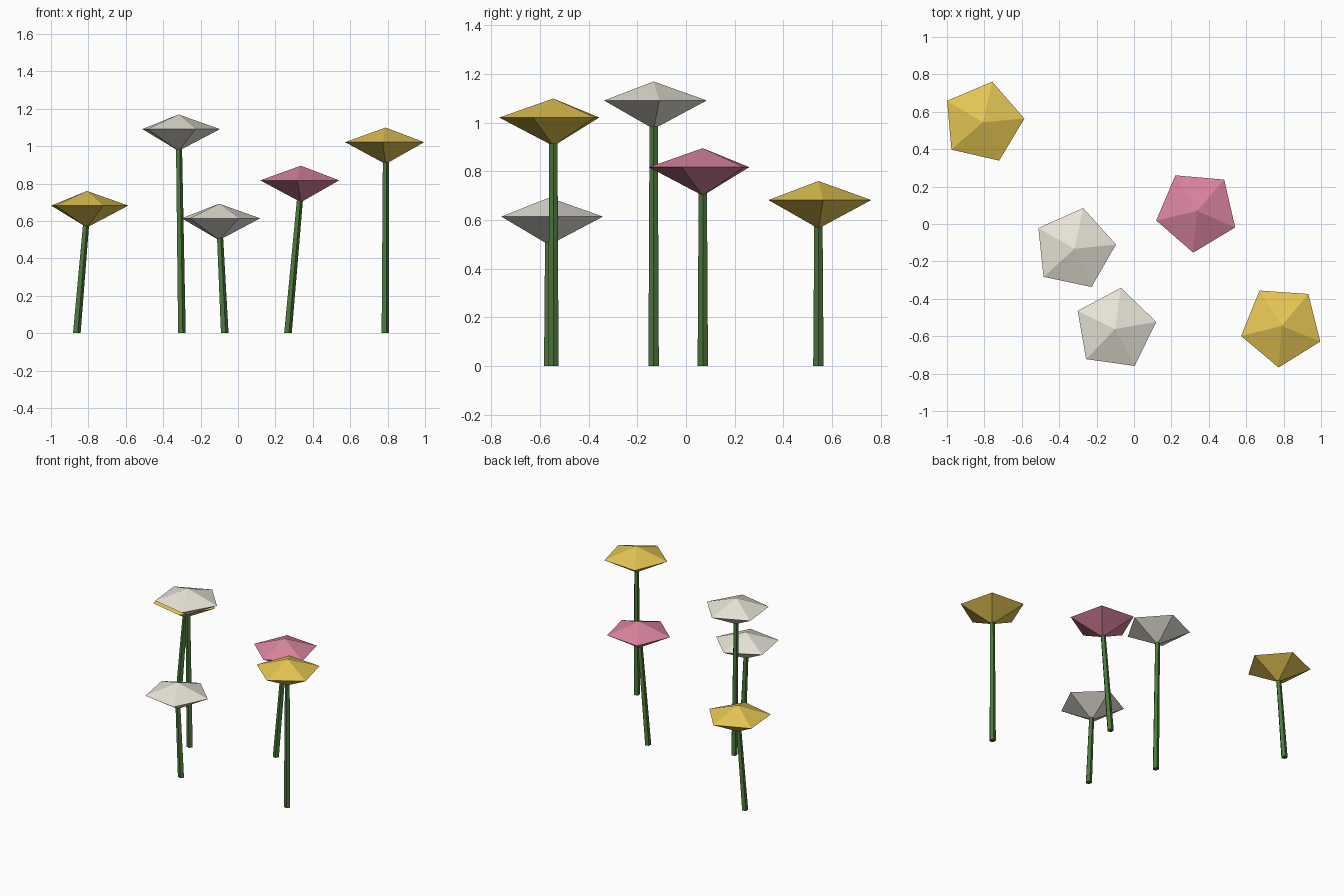
import bpy, bmesh
from math import cos, sin, radians, pi

if "Cube" in bpy.data.objects:
    bpy.data.objects.remove(bpy.data.objects["Cube"])

HEAD_R, STEM_R0, STEM_R1 = 0.223, 0.0225, 0.0175


def material(name, rgb):
    m = bpy.data.materials.new(name)
    m.diffuse_color = (*rgb, 1)
    m.use_nodes = True
    m.node_tree.nodes["Principled BSDF"].inputs["Base Color"].default_value = m.diffuse_color
    return m


GREEN = material("stem_green", (0.075, 0.19, 0.045))
YELLOW = material("petal_yellow", (0.78, 0.56, 0.085))
WHITE = material("petal_white", (0.80, 0.77, 0.68))
PINK = material("petal_pink", (0.70, 0.23, 0.34))


def ring(bm, centre, radius, turn):
    x, y, z = centre
    return [bm.verts.new((x + radius * cos(turn + i * 2 * pi / 5),
                          y + radius * sin(turn + i * 2 * pi / 5), z))
            for i in range(5)]


def finish(bm, name, mat):
    bmesh.ops.recalc_face_normals(bm, faces=bm.faces[:])
    mesh = bpy.data.meshes.new(name)
    bm.to_mesh(mesh)
    bm.free()
    mesh.materials.append(mat)
    bpy.context.collection.objects.link(bpy.data.objects.new(name, mesh))


# Five-sided tapered stem, leaning from its base to the head
def stem(name, base_x, x, y, height):
    bm = bmesh.new()
    low = ring(bm, (base_x, y, 0), STEM_R0, 0)
    high = ring(bm, (x, y, height), STEM_R1, 0)
    for i in range(5):
        j = (i + 1) % 5
        bm.faces.new((low[i], low[j], high[j], high[i]))
    bm.faces.new(low)
    bm.faces.new(high)
    finish(bm, name, GREEN)


# Five-sided head: shallow cap above the rim, deeper cup below
def head(name, x, y, z, turn, mat):
    bm = bmesh.new()
    rim = ring(bm, (x, y, z), HEAD_R, radians(turn))
    for tip_z in (z + 0.078, z - 0.117):
        tip = bm.verts.new((x, y, tip_z))
        for i in range(5):
            bm.faces.new((rim[i], rim[(i + 1) % 5], tip))
    finish(bm, name, mat)


# base x, head x, y, rim height, head rotation, colour
flowers = [
    (-0.864, -0.808, 0.544, 0.682, 5, YELLOW),
    (-0.302, -0.318, -0.133, 1.091, 6, WHITE),
    (-0.073, -0.101, -0.562, 0.614, 10, WHITE),
    (0.265, 0.336, 0.069, 0.817, -23, PINK),
    (0.786, 0.789, -0.545, 1.021, -22, YELLOW),
]
for n, (bx, x, y, z, turn, mat) in enumerate(flowers, 1):
    stem(f"flower_stem_{n}", bx, x, y, z - 0.03)
    head(f"flower_head_{n}", x, y, z, turn, mat)
